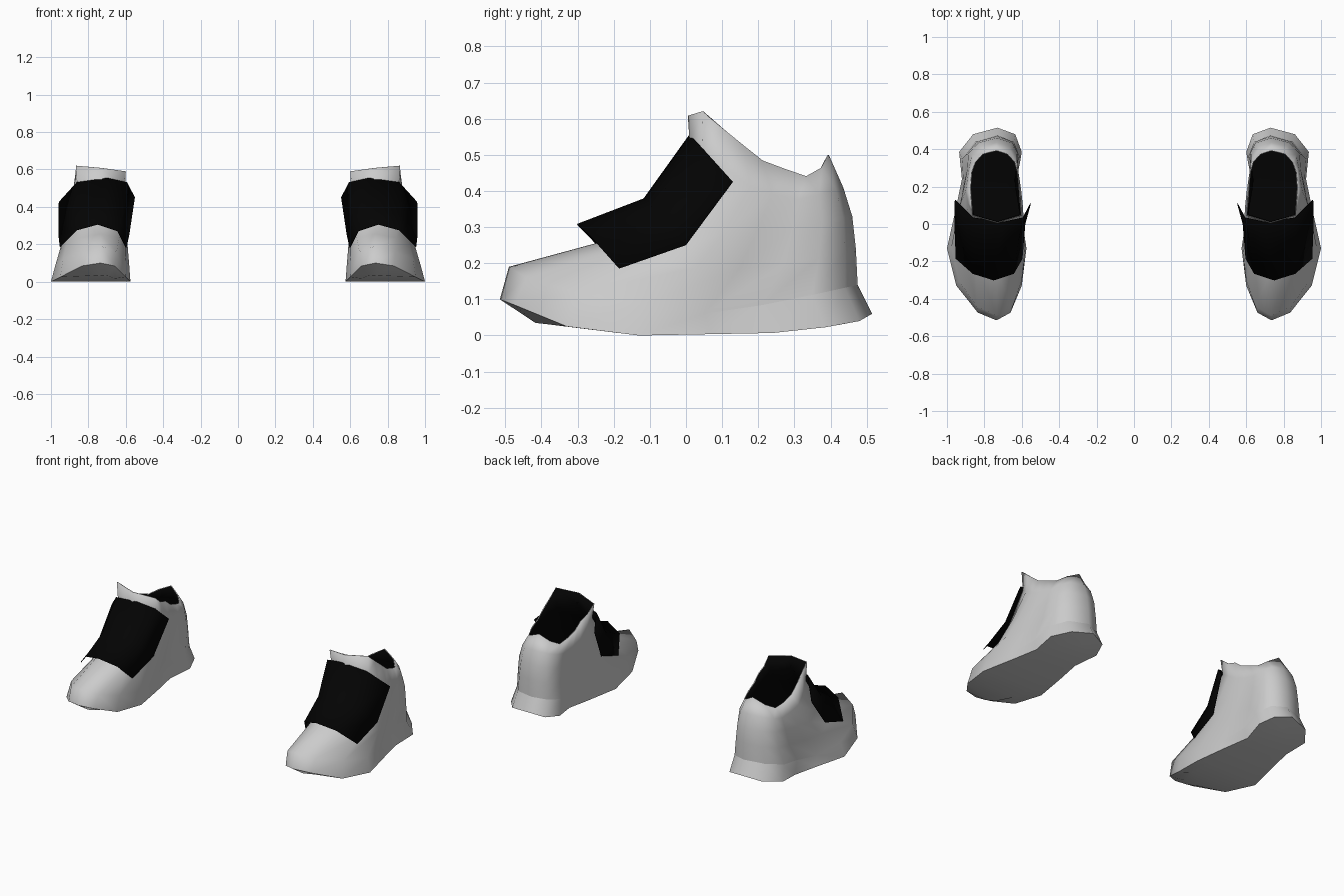
import bpy, bmesh, math

if "Cube" in bpy.data.objects:
    bpy.data.objects.remove(bpy.data.objects["Cube"])


def material(name, v):
    m = bpy.data.materials.new(name)
    m.diffuse_color = (v, v, v, 1)
    m.use_nodes = True
    m.node_tree.nodes["Principled BSDF"].inputs["Base Color"].default_value = m.diffuse_color
    return m


grey = material("light_grey", 0.6)
black = material("black", 0.001)


def lerp_table(pairs, y):
    """Piecewise linear height along the shoe."""
    if y <= pairs[0][0]:
        return pairs[0][1]
    for (y0, z0), (y1, z1) in zip(pairs, pairs[1:]):
        if y <= y1:
            return z0 + (z1 - z0) * (y - y0) / (y1 - y0)
    return pairs[-1][1]


def finish(name, bm, mats, thickness, offset, inner_index):
    me = bpy.data.meshes.new(name)
    bm.to_mesh(me)
    bm.free()
    ob = bpy.data.objects.new(name, me)
    bpy.context.collection.objects.link(ob)
    for m in mats:
        me.materials.append(m)
    solid = ob.modifiers.new("thickness", 'SOLIDIFY')
    solid.thickness = thickness
    solid.offset = offset
    solid.material_offset = inner_index
    mirror = ob.modifiers.new("pair", 'MIRROR')
    mirror.use_mirror_merge = False
    bpy.ops.object.select_all(action='DESELECT')
    bpy.context.view_layer.objects.active = ob
    ob.select_set(True)
    bpy.ops.object.shade_smooth_by_angle(angle=math.radians(62))
    return ob


# Plan at nine stations, toe to heel: length fraction, inner side, outer side
SOLE_F = (0, .04, .18, .374, .568, .733, .874, .966, 1)
SOLE_IN = (.735, .66, .60, .575, .605, .635, .60, .635, .73)
SOLE_OUT = (.735, .835, .95, 1.0, .955, .92, .935, .86, .73)
COLLAR_F = (0, .1, .25, .4, .53, .7, .84, .95, 1)
COLLAR_IN = (.73, .60, .605, .61, .613, .62, .635, .675, .735)
COLLAR_OUT = (.73, .865, .87, .875, .875, .87, .85, .81, .735)

# Rings from sole edge to collar: blend, (y, z) from front to back
RINGS = [
    (0.0, [(-.515, .10), (-.476, .085), (-.33, .025), (-.13, 0), (.24, .007),
           (.37, .02), (.48, .04), (.515, .06)]),
    (.18, [(-.49, .19), (-.455, .165), (-.33, .125), (-.2, .095), (.05, .06),
           (.25, .09), (.475, .14)]),
    (.42, [(-.25, .255), (-.14, .205), (.1, .18), (.3, .20), (.47, .24)]),
    (.58, [(-.115, .365), (-.03, .32), (.12, .285), (.3, .30), (.46, .33)]),
    (.80, [(.01, .535), (.06, .49), (.2, .40), (.32, .375), (.435, .41)]),
    (1.0, [(.005, .608), (.044, .62), (.21, .485), (.33, .44), (.37, .455), (.395, .50)]),
]


def ring_points(t, table):
    yf, yb = table[0][0], table[-1][0]
    sides = []
    for a, b in ((SOLE_OUT, COLLAR_OUT), (SOLE_IN, COLLAR_IN)):
        pts = []
        for k in range(9):
            y = yf + (yb - yf) * (SOLE_F[k] * (1 - t) + COLLAR_F[k] * t)
            pts.append([a[k] * (1 - t) + b[k] * t, y, lerp_table(table, y)])
        sides.append(pts)
    return sides[0] + sides[1][7:0:-1]


# Shoe body: lofted rings with a dark lining
bm = bmesh.new()
loops = []
for i, (t, table) in enumerate(RINGS):
    pts = ring_points(t, table)
    if i == len(RINGS) - 1:  # tongue leans down toward the inner side
        for p in pts:
            if p[1] < .15:
                p[2] -= .03 * max(0, (.73 - p[0]) / .13)
    loops.append([bm.verts.new(p) for p in pts])

# Sole underside: smaller keel ring and a cap
KEEL = [(-.415, .035), (-.13, 0), (.24, .007), (.43, .03)]
keel = []
for v in loops[0]:
    y = v.co.y * .81
    keel.append(bm.verts.new((.75 + (v.co.x - .75) * .6, y, lerp_table(KEEL, y))))
loops.insert(0, keel)
for a, b in zip(loops, loops[1:]):
    for k in range(16):
        n = (k + 1) % 16
        bm.faces.new((a[k], a[n], b[n], b[k]))
for k in range(8):  # strips across the sole
    quad = [keel[k], keel[-k % 16], keel[15 - k], keel[k + 1]]
    bm.faces.new(list(dict.fromkeys(quad)))
bmesh.ops.recalc_face_normals(bm, faces=bm.faces)
if min(bm.faces, key=lambda f: f.calc_center_median().z).normal.z > 0:
    bmesh.ops.reverse_faces(bm, faces=bm.faces)
body = finish("shoe_body", bm, (grey, black), .005, -1, 1)

# Crease where the sole band meets the heel
for e in body.data.edges:
    if all(16 <= v < 32 and body.data.vertices[v].co.y > -.1 for v in e.vertices):
        e.use_edge_sharp = True

# Instep strap: a bent sheet of three rows, inner side to outer side
STRAP = [
    [(.60, -.185, .18), (.645, -.265, .27), (.75, -.30, .305), (.86, -.265, .275), (.95, -.185, .185)],
    [(.585, 0, .25), (.62, -.09, .355), (.72, -.115, .376), (.865, -.09, .355), (.957, 0, .25)],
    [(.555, .11, .45), (.595, .035, .53), (.70, .012, .553), (.86, .035, .53), (.955, .13, .425)],
]
bm = bmesh.new()
rows = [[bm.verts.new(p) for p in row] for row in STRAP]
for a, b in zip(rows, rows[1:]):
    for k in range(4):
        bm.faces.new((a[k], a[k + 1], b[k + 1], b[k]))
finish("instep_strap", bm, (black,), .004, 1, 0)
